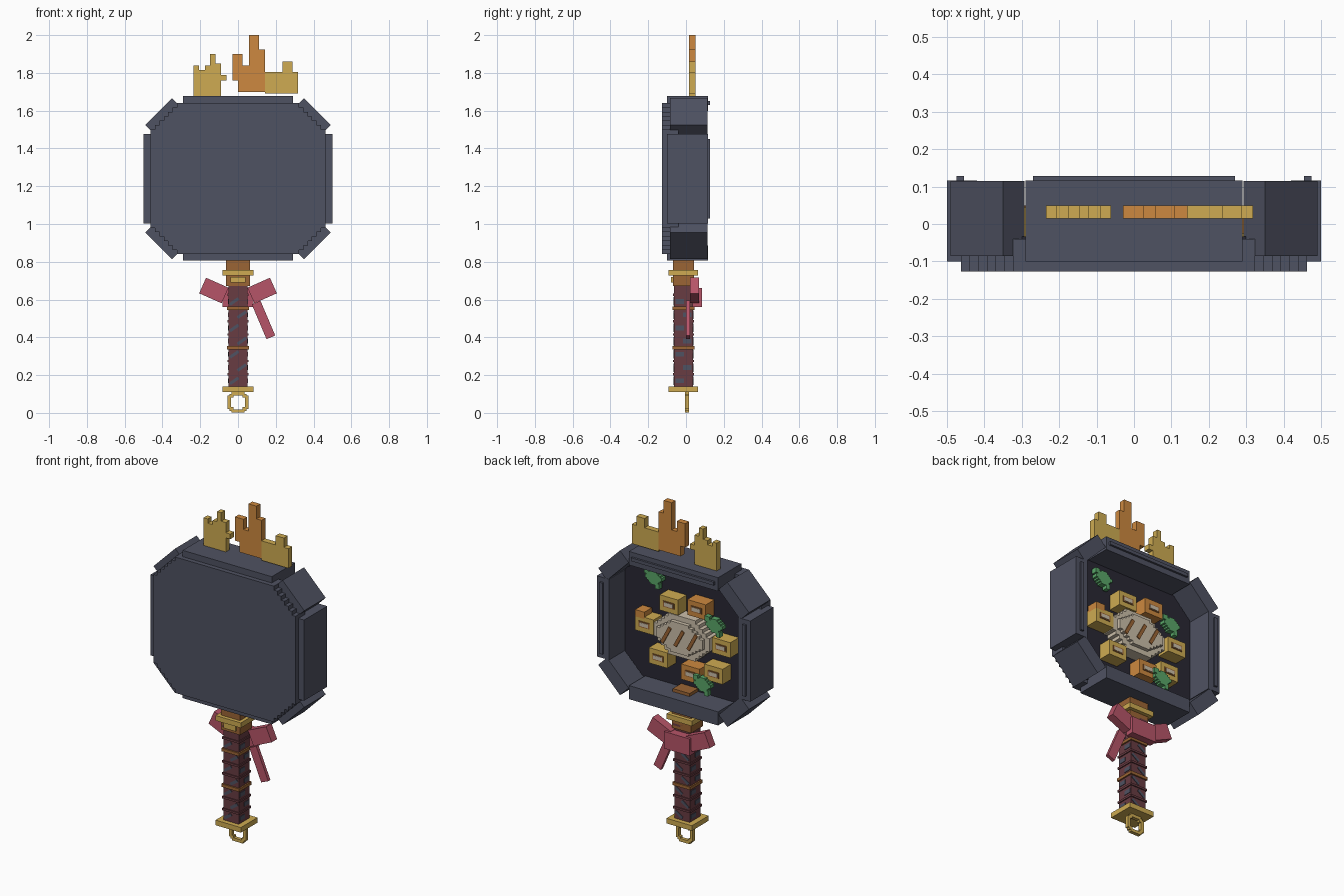
import bpy
import bmesh
import math
from mathutils import Matrix, Vector

if "Cube" in bpy.data.objects:
    bpy.data.objects.remove(bpy.data.objects["Cube"], do_unlink=True)


def material(name, r, g, b):
    m = bpy.data.materials.new(name)
    m.use_nodes = True
    m.diffuse_color = (r, g, b, 1)
    m.node_tree.nodes["Principled BSDF"].inputs["Base Color"].default_value = (r, g, b, 1)
    return m


SLATE = material("slate iron", 0.078, 0.084, 0.122)
FLOOR = material("dark pan floor", 0.022, 0.021, 0.034)
GOLD = material("gold", 0.62, 0.41, 0.085)
ORANGE = material("orange", 0.61, 0.25, 0.05)
PINK = material("rose ribbon", 0.47, 0.09, 0.14)
MAROON = material("maroon leather", 0.14, 0.045, 0.055)
BROWN = material("brown leather", 0.33, 0.13, 0.035)
CREAM = material("cream", 0.60, 0.52, 0.40)
GREEN = material("leaf green", 0.10, 0.38, 0.14)


def finish(name, bm, mat):
    bmesh.ops.recalc_face_normals(bm, faces=bm.faces)
    mesh = bpy.data.meshes.new(name)
    bm.to_mesh(mesh)
    bm.free()
    mesh.materials.append(mat)
    ob = bpy.data.objects.new(name, mesh)
    bpy.context.collection.objects.link(ob)
    return ob


def box(name, center, size, mat, tilt=0):
    """Box from its centre and size, tilted in the front plane by degrees."""
    bm = bmesh.new()
    bmesh.ops.create_cube(bm, size=1)
    move = Matrix.Translation(center) @ Matrix.Rotation(math.radians(-tilt), 4, "Y")
    bm.transform(move @ Matrix.Diagonal((*size, 1)))
    return finish(name, bm, mat)


def slab(name, points, y0, y1, mat, cx=0, cz=0):
    """Front-plane outline extruded from y0 to y1."""
    bm = bmesh.new()
    face = bm.faces.new([bm.verts.new((cx + x, y0, cz + z)) for x, z in points])
    out = bmesh.ops.extrude_face_region(bm, geom=[face])
    new = [v for v in out["geom"] if isinstance(v, bmesh.types.BMVert)]
    bmesh.ops.translate(bm, verts=new, vec=(0, y1 - y0, 0))
    return finish(name, bm, mat)


def stepped(hx, hz, cut_x, cut_z, n):
    """Rectangle outline whose corners are cut into n stairs."""
    q = []
    for i in range(n + 1):
        x = hx - cut_x * i / n
        z = hz - cut_z * (n - i) / n
        q.append((x, z))
        if i < n:
            q.append((x - cut_x / n, z))
    left = [(-x, z) for x, z in reversed(q)]
    top = q + left
    return top + [(-x, -z) for x, z in top]


def skyline(base, columns):
    """Outline of side-by-side columns given as (left, right, top)."""
    pts = [(columns[0][0], base)]
    for x0, x1, top in columns:
        pts += [(x0, top), (x1, top)]
    return pts + [(columns[-1][1], base)]


# Pan body
MID = 1.24
slab("pan_base", stepped(0.463, 0.40, 0.14, 0.14, 6), -0.127, -0.04, SLATE, 0, MID)
slab("pan_floor", stepped(0.44, 0.38, 0.14, 0.14, 6), -0.04, -0.034, FLOOR, 0, MID)

# Pan walls
for s, side in ((1, "left"), (-1, "right")):
    box(f"{side}_wall", (s * 0.46, 0.008, MID), (0.08, 0.216, 0.475), SLATE)
    box(f"{side}_wall_lip", (s * 0.465, 0.12, MID), (0.02, 0.016, 0.42), SLATE)
    for t, end in ((1, "upper"), (-1, "lower")):
        box(f"{side}_{end}_corner_wall", (s * 0.392, 0.015, MID + t * 0.327),
            (0.20, 0.20, 0.08), SLATE, -45 * s * t)
box("top_wall", (0, 0.008, 1.637), (0.58, 0.216, 0.08), SLATE)
box("top_wall_lip", (0, 0.12, 1.64), (0.54, 0.016, 0.02), SLATE)
box("bottom_wall", (0, 0.008, 0.847), (0.58, 0.216, 0.08), SLATE)

# Flames on top
slab("right_flame", skyline(1.677, [(-0.235, -0.207, 1.84), (-0.207, -0.175, 1.815),
     (-0.175, -0.147, 1.84), (-0.147, -0.12, 1.90), (-0.12, -0.09, 1.85)]), 0.015, 0.05, GOLD)
box("right_flame_spark", (-0.076, 0.0325, 1.775), (0.03, 0.035, 0.03), GOLD)
slab("middle_flame", [(0, 1.70), (0, 1.76), (-0.03, 1.76), (-0.03, 1.90), (0.025, 1.90),
     (0.025, 1.84), (0.058, 1.84), (0.058, 2.0), (0.11, 2.0), (0.11, 1.925),
     (0.143, 1.925), (0.143, 1.70)], 0.015, 0.05, ORANGE)
slab("left_flame", skyline(1.69, [(0.143, 0.235, 1.805), (0.235, 0.288, 1.86),
     (0.288, 0.318, 1.805)]), 0.015, 0.05, GOLD)

# Handle
HY = -0.014
box("grip", (0, HY, 0.405), (0.10, 0.10, 0.55), MAROON)
box("collar", (0, HY, 0.742), (0.125, 0.112, 0.14), BROWN)
box("collar_band", (0, HY, 0.742), (0.165, 0.155, 0.03), GOLD)
box("collar_plate", (0, HY - 0.06, 0.705), (0.08, 0.01, 0.03), GOLD)
box("pommel_band", (0, HY, 0.126), (0.165, 0.155, 0.03), GOLD)
box("handle_root", (0, 0.0, 0.895), (0.11, 0.09, 0.02), BROWN)
for i in range(8):
    tan = i in (2, 5)
    w = 0.116 if tan else 0.112
    box(f"grip_ring_{i + 1}", (0, HY, 0.205 + i * 0.07), (w, w, 0.018 if tan else 0.012),
        BROWN if tan else MAROON)

# Slate patches that wind around the grip
for i in range(7):
    z = 0.17 + i * 0.07
    shift = 0.02 * (-1) ** i
    for s, side in ((-1, "front"), (1, "back")):
        box(f"{side}_grip_patch_{i + 1}", (shift * s, HY + s * 0.051, z),
            (0.055, 0.004, 0.016), SLATE, 35)
        box(f"{side}_side_grip_patch_{i + 1}", (s * 0.051, HY - shift * s, z),
            (0.004, 0.045, 0.025), SLATE)

# Hanging ring
ring = slab("hanging_ring", stepped(0.055, 0.055, 0.02, 0.02, 2), -0.005, 0.016, GOLD, 0, 0.056)
hole = slab("ring_cutter", stepped(0.037, 0.037, 0.012, 0.012, 1), -0.05, 0.05, GOLD, 0, 0.056)
hole.hide_render = True
hole.hide_viewport = True
cut = ring.modifiers.new("hole", "BOOLEAN")
cut.operation = "DIFFERENCE"
cut.solver = "EXACT"
cut.object = hole

# Ribbon bow
box("bow_knot", (0, 0.06, 0.61), (0.165, 0.05, 0.10), PINK)
for s, side in ((1, "left"), (-1, "right")):
    box(f"{side}_bow_loop", (s * 0.128, 0.045, 0.648), (0.13, 0.05, 0.09), PINK, 24 * s)
box("bow_tail", (0.135, 0.01, 0.492), (0.05, 0.02, 0.20), PINK, 23)

# Main piece in the pan, with three slashes
slab("main_food", stepped(0.18, 0.12, 0.09, 0.08, 4), -0.034, 0.04, CREAM, 0, 1.22)
slab("main_food_top", stepped(0.15, 0.09, 0.09, 0.06, 4), 0.04, 0.062, CREAM, 0, 1.22)
for i in (-1, 0, 1):
    box(f"slash_{i + 2}", (i * 0.085, 0.064, 1.22), (0.02, 0.009, 0.11), BROWN, 28)

# Blocks around it, each with a pale frame and an inset centre
blocks = [(0.08, 1.39, GOLD), (-0.10, 1.41, ORANGE), (0.24, 1.23, GOLD), (-0.26, 1.23, GOLD),
          (0.15, 1.06, GOLD), (-0.06, 1.02, ORANGE), (-0.21, 1.06, GOLD)]
for i, (x, z, mat) in enumerate(blocks):
    box(f"food_block_{i + 1}", (x, 0.005, z), (0.12, 0.08, 0.09), mat)
    box(f"food_label_{i + 1}", (x, 0.046, z), (0.07, 0.006, 0.034), BROWN)
    box(f"food_label_center_{i + 1}", (x, 0.047, z), (0.056, 0.008, 0.022), CREAM)
box("food_chunk", (0.27, 0.01, 1.285), (0.06, 0.07, 0.04), ORANGE)

# Leaves
for i, (x, z, y) in enumerate([(0.21, 1.50, -0.01), (-0.22, 1.35, 0.04), (-0.15, 0.99, 0.05)]):
    slab(f"leaf_{i + 1}", stepped(0.055, 0.04, 0.035, 0.03, 3), y - 0.02, y + 0.015, GREEN, x, z)
    box(f"leaf_tip_{i + 1}", (x + 0.045, y, z + 0.03), (0.03, 0.03, 0.03), GREEN)
    box(f"leaf_stem_{i + 1}", (x - 0.025, y, z - 0.045), (0.025, 0.03, 0.03), GREEN)
